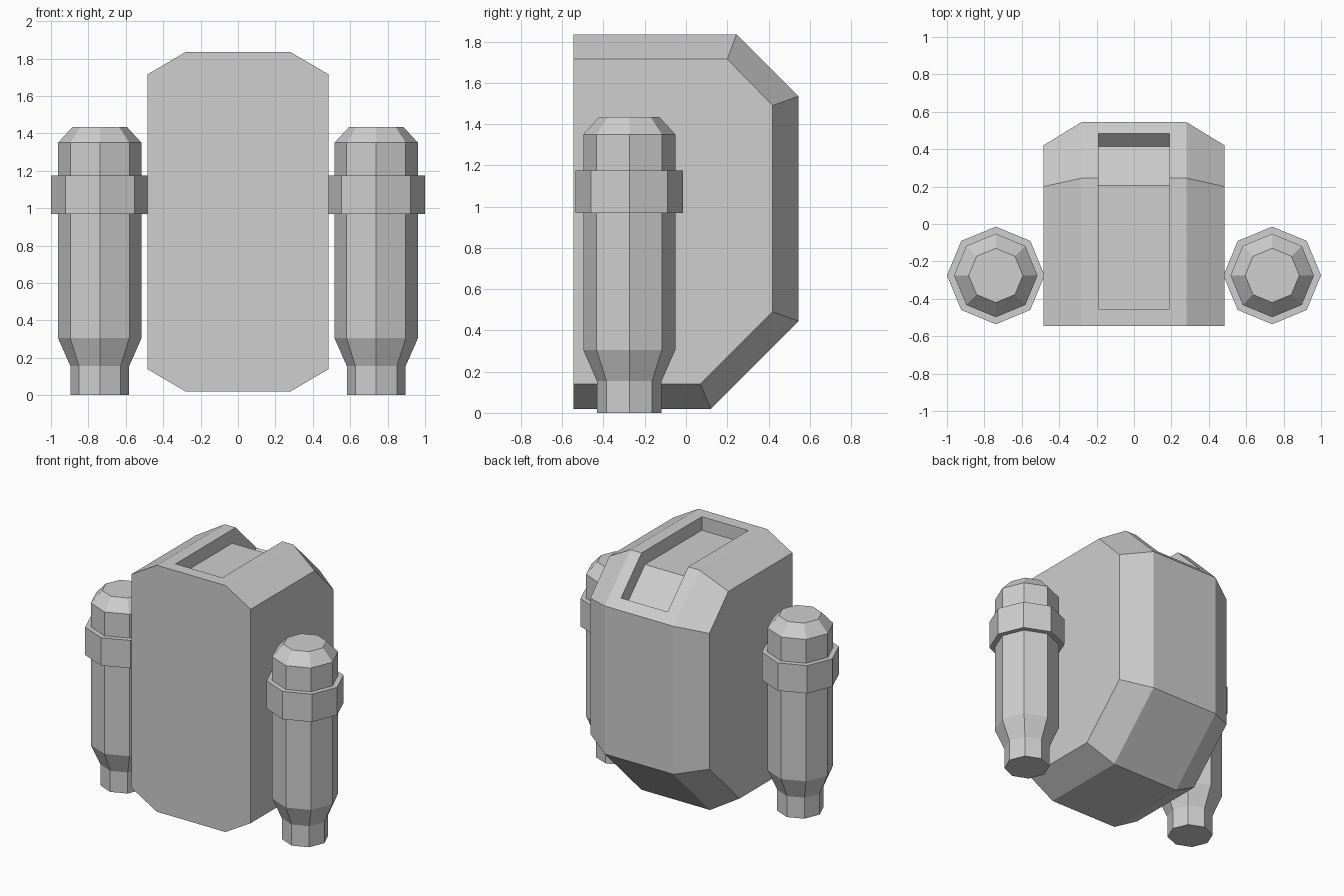
import bpy
import bmesh
from math import cos, sin, pi

cube = bpy.data.objects.get("Cube")
if cube:
    bpy.data.objects.remove(cube, do_unlink=True)

# Plain grey material
grey = bpy.data.materials.new("light_grey")
grey.use_nodes = True
grey.diffuse_color = (0.62, 0.62, 0.62, 1)
grey.node_tree.nodes["Principled BSDF"].inputs["Base Color"].default_value = grey.diffuse_color


def loft(name, rings):
    """Join equal rings of points into a closed, flat-faced solid."""
    bm = bmesh.new()
    loops = [[bm.verts.new(p) for p in ring] for ring in rings]
    n = len(loops[0])
    for a, b in zip(loops, loops[1:]):
        for i in range(n):
            j = (i + 1) % n
            bm.faces.new((a[i], a[j], b[j], b[i]))
    bm.faces.new(loops[0][::-1])
    bm.faces.new(loops[-1])
    bmesh.ops.recalc_face_normals(bm, faces=bm.faces)
    mesh = bpy.data.meshes.new(name)
    bm.to_mesh(mesh)
    bm.free()
    mesh.materials.append(grey)
    obj = bpy.data.objects.new(name, mesh)
    bpy.context.collection.objects.link(obj)
    return obj


def slices(profiles):
    """Place (y, z) profiles at given x positions."""
    return [[(x, y, z) for y, z in prof] for x, prof in profiles]


# Main pack: side profile with a smaller copy at each side for the bevel
FRONT = -0.545
core = [(FRONT, 0.02), (0.12, 0.02), (0.545, 0.445),
        (0.545, 1.535), (0.245, 1.835), (FRONT, 1.835)]
side = [(FRONT, 0.14), (0.07, 0.14), (0.42, 0.49),
        (0.42, 1.49), (0.2, 1.715), (FRONT, 1.715)]
pack = loft("main_pack", slices([(-0.485, side), (-0.28, core),
                                 (0.28, core), (0.485, side)]))

# Recess that runs along the top and down the rear slope
recess = [(-0.455, 1.735), (0.205, 1.735), (0.415, 1.525),
          (0.615, 1.725), (0.3, 2.1), (-0.455, 2.1)]
cutter = loft("recess_cutter", slices([(-0.19, recess), (0.19, recess)]))
cutter.hide_render = True
cut = pack.modifiers.new("recess", 'BOOLEAN')
cut.operation = 'DIFFERENCE'
cut.solver = 'EXACT'
cut.object = cutter
bpy.context.view_layer.objects.active = pack
bpy.ops.object.modifier_apply(modifier=cut.name)
bpy.data.objects.remove(cutter, do_unlink=True)

# Eight-sided canisters: nozzle, taper, barrel, collar, bevelled cap
canister = [(0.157, 0), (0.157, 0.155), (0.223, 0.305), (0.223, 0.97),
            (0.261, 0.97), (0.261, 1.175), (0.223, 1.175),
            (0.223, 1.35), (0.145, 1.435)]
for name, cx in (("left_canister", 0.739), ("right_canister", -0.739)):
    loft(name, [[(cx + r * cos(i * pi / 4), -0.275 + r * sin(i * pi / 4), z)
                 for i in range(8)] for r, z in canister])
